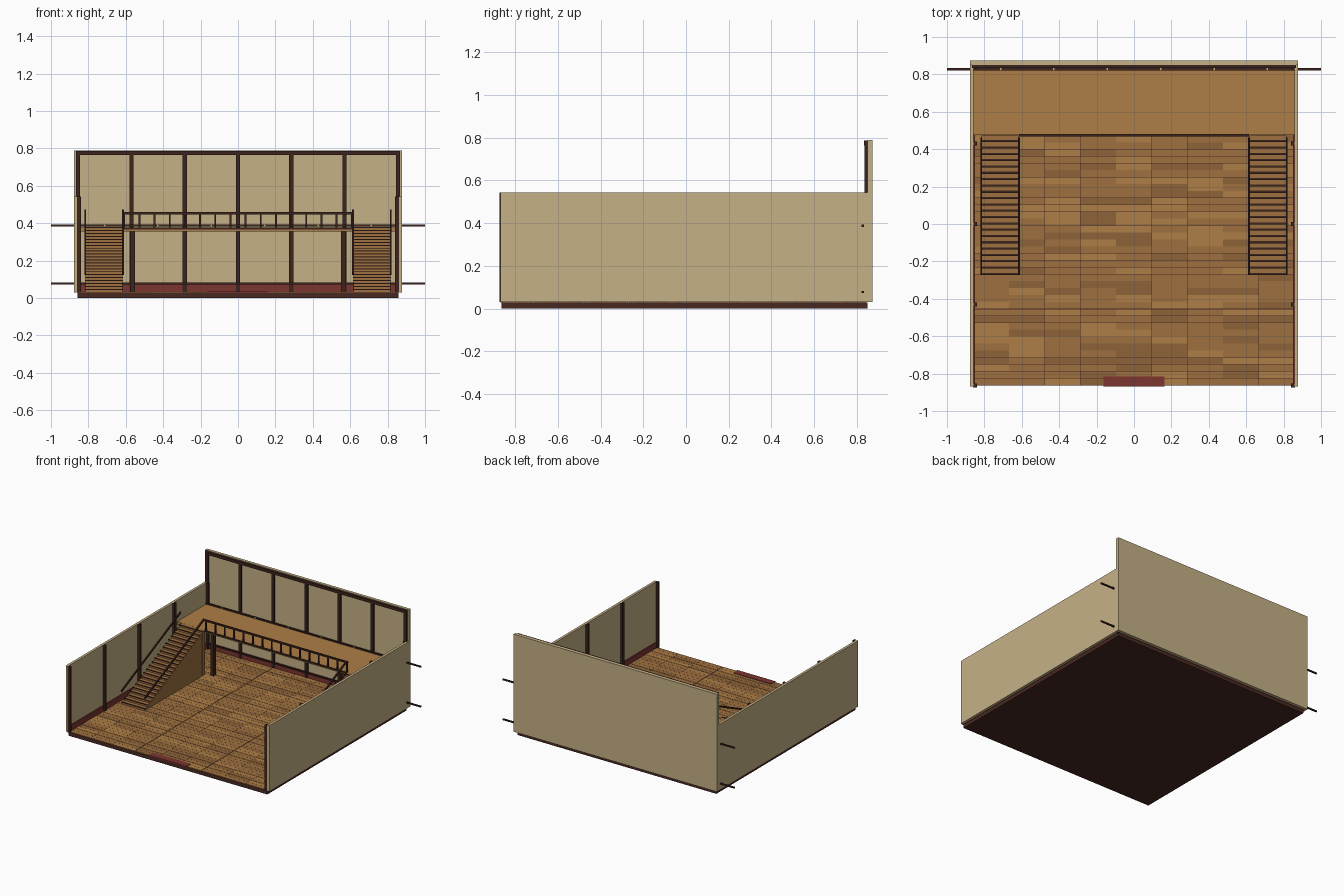
import bpy, bmesh, math, random
from mathutils import Matrix, Vector

if "Cube" in bpy.data.objects:
    bpy.data.objects.remove(bpy.data.objects["Cube"])

random.seed(4)


def mat(name, r, g, b):
    m = bpy.data.materials.new(name)
    m.diffuse_color = (r, g, b, 1)
    m.use_nodes = True
    m.node_tree.nodes["Principled BSDF"].inputs["Base Color"].default_value = m.diffuse_color
    return m


PLASTER = mat("plaster", 0.56, 0.44, 0.24)
DARK = mat("dark_wood", 0.045, 0.018, 0.013)
BASE = mat("base_wood", 0.065, 0.022, 0.016)
RED = mat("red", 0.20, 0.035, 0.03)
DECK = mat("deck_wood", 0.42, 0.21, 0.062)
MID = mat("mid_wood", 0.34, 0.16, 0.05)
DEEP = mat("deep_wood", 0.27, 0.125, 0.04)
BRASS = mat("brass", 0.6, 0.42, 0.15)


def boxes(name, material, items):
    """One object from (x0, x1, y0, y1, z0, z1) boxes."""
    bm = bmesh.new()
    for x0, x1, y0, y1, z0, z1 in items:
        m = Matrix.Translation(((x0 + x1) / 2, (y0 + y1) / 2, (z0 + z1) / 2))
        m = m @ Matrix.Diagonal((x1 - x0, y1 - y0, z1 - z0, 1))
        bmesh.ops.create_cube(bm, size=1, matrix=m)
    return finish(name, material, bm)


def finish(name, material, bm):
    me = bpy.data.meshes.new(name)
    bm.to_mesh(me)
    bm.free()
    me.materials.append(material)
    ob = bpy.data.objects.new(name, me)
    bpy.context.collection.objects.link(ob)
    return ob


def mirrored(ob):
    ob.modifiers.new("mirror", 'MIRROR')
    return ob


F = 0.032  # floor level

# Base slab and floor planks in three tones
boxes("base_slab", BASE, [(-0.857, 0.857, -0.863, 0.85, 0, 0.028)])
cols, rows = 9, 46
cw, rh = 1.716 / cols, 1.706 / rows
tones = [[], [], []]
for i in range(cols):
    for j in range(rows):
        x, y = -0.858 + i * cw, -0.861 + j * rh
        gx = 0.003 if i % 3 == 2 else 0.0008
        gy = 0.003 if j % 7 in (1, 3) else 0.0008
        tones[random.choice((0, 1, 1, 2))].append(
            (x, x + cw - gx, y, y + rh - gy, 0.026, F))
for name, m, t in zip(("light", "mid", "deep"), (DECK, MID, DEEP), tones):
    boxes("floor_planks_" + name, m, t)
boxes("door_mat", RED, [(-0.163, 0.163, -0.868, -0.815, F - 0.004, F + 0.004)])

# Walls
boxes("back_wall", PLASTER, [(-0.878, 0.878, 0.85, 0.873, 0.03, 0.79)])
mirrored(boxes("side_wall", PLASTER, [(0.858, 0.878, -0.868, 0.85, 0.03, 0.543)]))

# Timber posts and top beam
boxes("back_posts", DARK, [(i * 0.285 - 0.011, i * 0.285 + 0.011, 0.836, 0.852, 0.03, 0.787)
                           for i in range(-3, 4)])
boxes("back_top_beam", DARK, [(-0.866, 0.866, 0.833, 0.852, 0.764, 0.786)])
mirrored(boxes("side_posts", DARK, [(0.84, 0.86, y - 0.01, y + 0.01, 0.03, 0.543)
                                    for y in (-0.863, -0.43, 0, 0.43, 0.84)]))

# Skirting boards
boxes("back_skirting", RED, [(-0.858, 0.858, 0.84, 0.851, 0.03, 0.075)])
mirrored(boxes("side_skirting", RED, [(0.85, 0.859, -0.86, 0.85, 0.03, 0.075)]))

# Through rods near the back wall, with small fixings
boxes("wall_rods", DARK, [(-1, 1, 0.822, 0.833, z - 0.005, z + 0.005) for z in (0.077, 0.388)])
boxes("rod_fixings", BRASS, [(x - 0.004, x + 0.004, 0.82, 0.835, 0.383, 0.394)
                             for x in (-0.713, -0.428, -0.143, 0.143, 0.428, 0.713)])

# Mezzanine deck and its supports
boxes("mezzanine_deck", DECK, [(-0.858, 0.858, 0.475, 0.85, 0.356, 0.378)])
mirrored(boxes("mezzanine_post", DARK, [(0.55, 0.578, 0.485, 0.513, F, 0.357)]))

# Balcony railing
rail = [(-0.615, 0.615, 0.467, 0.48, 0.448, 0.46),
        (-0.615, 0.615, 0.467, 0.48, 0.367, 0.378)]
for i in range(16):
    x = -0.608 + i * 1.216 / 15
    rail.append((x - 0.005, x + 0.005, 0.469, 0.478, 0.37, 0.455))
boxes("balcony_railing", DARK, rail)

# Stairs: each step reaches the floor, with dark nosings
N, Y0, Y1 = 22, -0.268, 0.475
run, rise = (Y1 - Y0) / N, (0.378 - F) / N
steps, noses = [], []
for i in range(N):
    y, z = Y0 + i * run, F + (i + 1) * rise
    steps.append((0.617, 0.815, y, y + run - 0.0005, F - 0.002, z))
    noses.append((0.615, 0.817, y - 0.004, y + 0.007, z - 0.004, z + 0.001))
mirrored(boxes("stair_steps", MID, steps))
mirrored(boxes("stair_nosings", DARK, noses))

# Sloping handrails
bm = bmesh.new()
a, b = Vector((0, -0.27, 0.13)), Vector((0, 0.46, 0.468))
d = b - a
for x in (0.615, 0.817):
    m = Matrix.Translation((a + b) / 2 + Vector((x, 0, 0)))
    m = m @ Matrix.Rotation(math.atan2(d.z, d.y), 4, 'X')
    m = m @ Matrix.Diagonal((0.01, d.length, 0.012, 1))
    bmesh.ops.create_cube(bm, size=1, matrix=m)
mirrored(finish("stair_handrails", DARK, bm))
